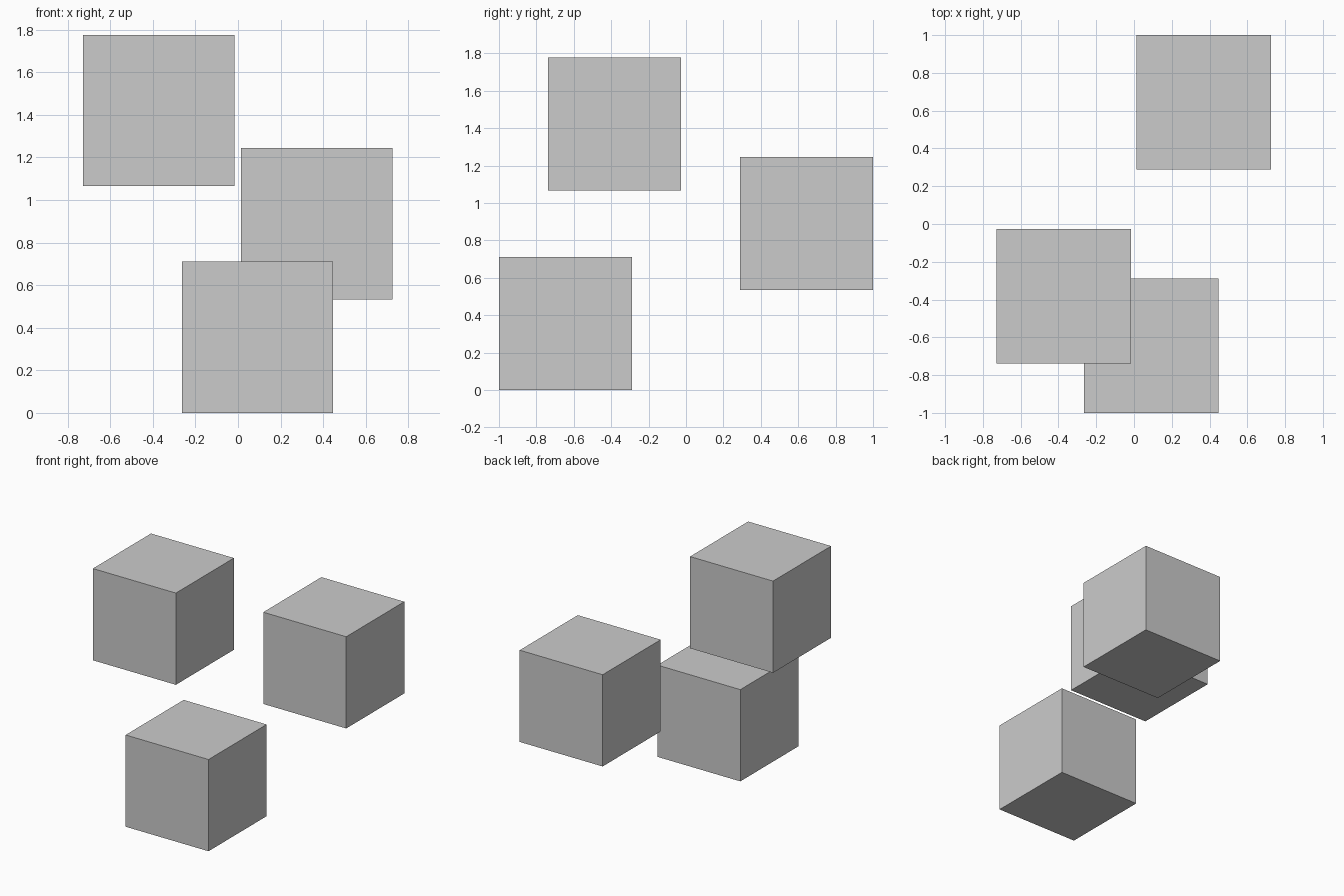
import bpy

if "Cube" in bpy.data.objects:
    bpy.data.objects.remove(bpy.data.objects["Cube"])

SIZE = 0.711

# Three equal floating cubes: name -> centre
cubes = {
    "lower_front_cube": (0.092, -0.6445, SIZE / 2),
    "middle_back_cube": (0.370, 0.6445, 0.889),
    "upper_left_cube": (-0.372, -0.382, 1.421),
}

for name, centre in cubes.items():
    bpy.ops.mesh.primitive_cube_add(size=SIZE, location=centre)
    bpy.context.object.name = name
